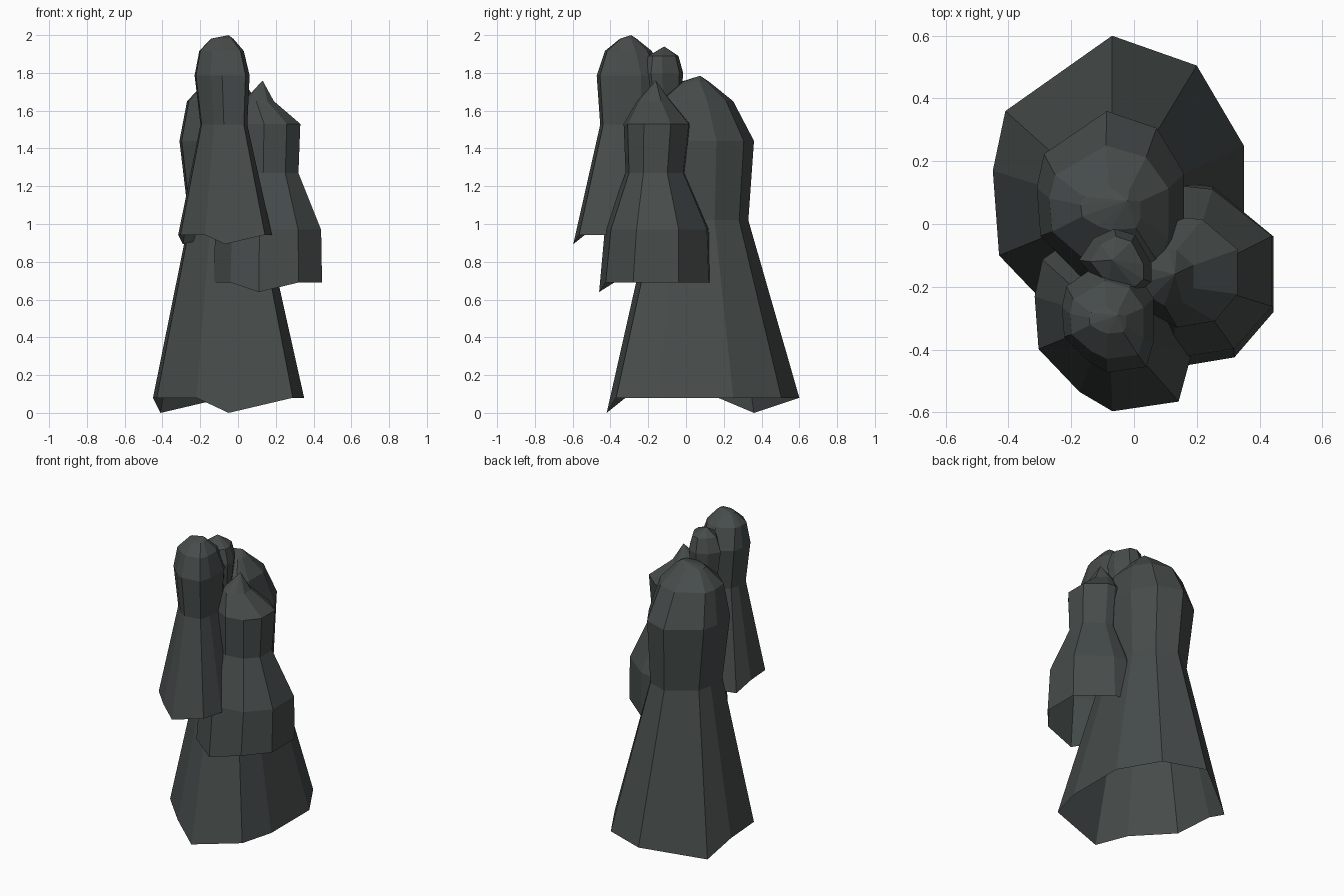
import bpy
import bmesh
from mathutils import Vector

cube = bpy.data.objects.get("Cube")
if cube:
    bpy.data.objects.remove(cube)

stone = bpy.data.materials.new("dark_stone")
stone.use_nodes = True
colour = (0.062, 0.073, 0.071, 1)
stone.diffuse_color = colour
stone.node_tree.nodes["Principled BSDF"].inputs["Base Color"].default_value = colour


def pillar(name, outline, rings, apex, dips, drop, origin=(0, 0, 0), scale=1.0):
    """Loft an open-bottomed rock; each ring is (left, right, front, back, height)."""
    xs, ys = [p[0] for p in outline], [p[1] for p in outline]
    bm = bmesh.new()
    loops = []
    for level, (x0, x1, y0, y1, z) in enumerate(rings):
        loop = []
        for i, (x, y) in enumerate(outline):
            u = (x - min(xs)) / (max(xs) - min(xs))
            v = (y - min(ys)) / (max(ys) - min(ys))
            low = drop if level == 0 and i in dips else 0
            loop.append(bm.verts.new((x0 + u * (x1 - x0), y0 + v * (y1 - y0), z - low)))
        loops.append(loop)
    tip = bm.verts.new(apex)
    n = len(outline)
    for i in range(n):
        j = (i + 1) % n
        for a, b in zip(loops, loops[1:]):
            bm.faces.new((a[i], a[j], b[j], b[i]))
        bm.faces.new((loops[-1][i], loops[-1][j], tip))
    # Scale about the tip, then move the tip to its place
    if scale != 1.0:
        for v in bm.verts:
            if v is not tip:
                v.co = Vector(origin) + (v.co - tip.co) * scale
        tip.co = Vector(origin)
    mesh = bpy.data.meshes.new(name)
    bm.to_mesh(mesh)
    bm.free()
    mesh.materials.append(stone)
    obj = bpy.data.objects.new(name, mesh)
    bpy.context.collection.objects.link(obj)
    return obj


# Flared rock shape, anticlockwise from the front
flared = [(-0.05, -0.42), (0.29, -0.37), (0.35, -0.15), (0.35, 0.25), (0.2, 0.505),
          (-0.07, 0.6), (-0.41, 0.36), (-0.45, 0.17), (-0.43, -0.1), (-0.22, -0.32)]
flared_rings = [(-0.45, 0.35, -0.42, 0.6, 0.08), (-0.26, 0.14, -0.19, 0.33, 1.02),
                (-0.31, 0.16, -0.22, 0.36, 1.44), (-0.27, 0.11, -0.15, 0.25, 1.65),
                (-0.17, 0.02, -0.02, 0.12, 1.755)]
flared_tip = (-0.02, 0.075, 1.785)

pillar("tall_back_rock", flared, flared_rings, flared_tip, (0, 6), 0.08)
pillar("front_rock", flared, flared_rings, flared_tip, (0, 6), 0.08,
       origin=(-0.05, -0.29, 2.0), scale=0.62)

# Stepped side rock with a straight skirt
stepped = [(0.11, -0.46), (0.32, -0.425), (0.445, -0.28), (0.445, -0.04), (0.25, 0.12),
           (0.16, 0.13), (0.0, 0.08), (-0.12, -0.06), (-0.13, -0.22), (-0.04, -0.38)]
stepped_rings = [(-0.13, 0.445, -0.46, 0.13, 0.69), (-0.12, 0.44, -0.43, 0.12, 0.97),
                 (0.0, 0.32, -0.32, -0.01, 1.27), (0.0, 0.33, -0.33, 0.02, 1.53),
                 (0.03, 0.19, -0.26, -0.08, 1.65)]
pillar("side_rock", stepped, stepped_rings, (0.13, -0.16, 1.76), (0,), 0.05)

# Small knob wedged between the larger rocks
knob = [(0.015, -0.21), (0.05, -0.18), (0.05, -0.12), (0.0, -0.03),
        (-0.065, -0.01), (-0.13, -0.04), (-0.175, -0.11), (-0.1, -0.2)]
knob_rings = [(-0.15, 0.03, -0.2, -0.02, 1.2), (-0.15, 0.03, -0.19, -0.03, 1.6),
              (-0.175, 0.055, -0.215, -0.015, 1.8), (-0.14, 0.03, -0.2, -0.04, 1.89)]
pillar("small_middle_rock", knob, knob_rings, (-0.07, -0.115, 1.94), (), 0)
